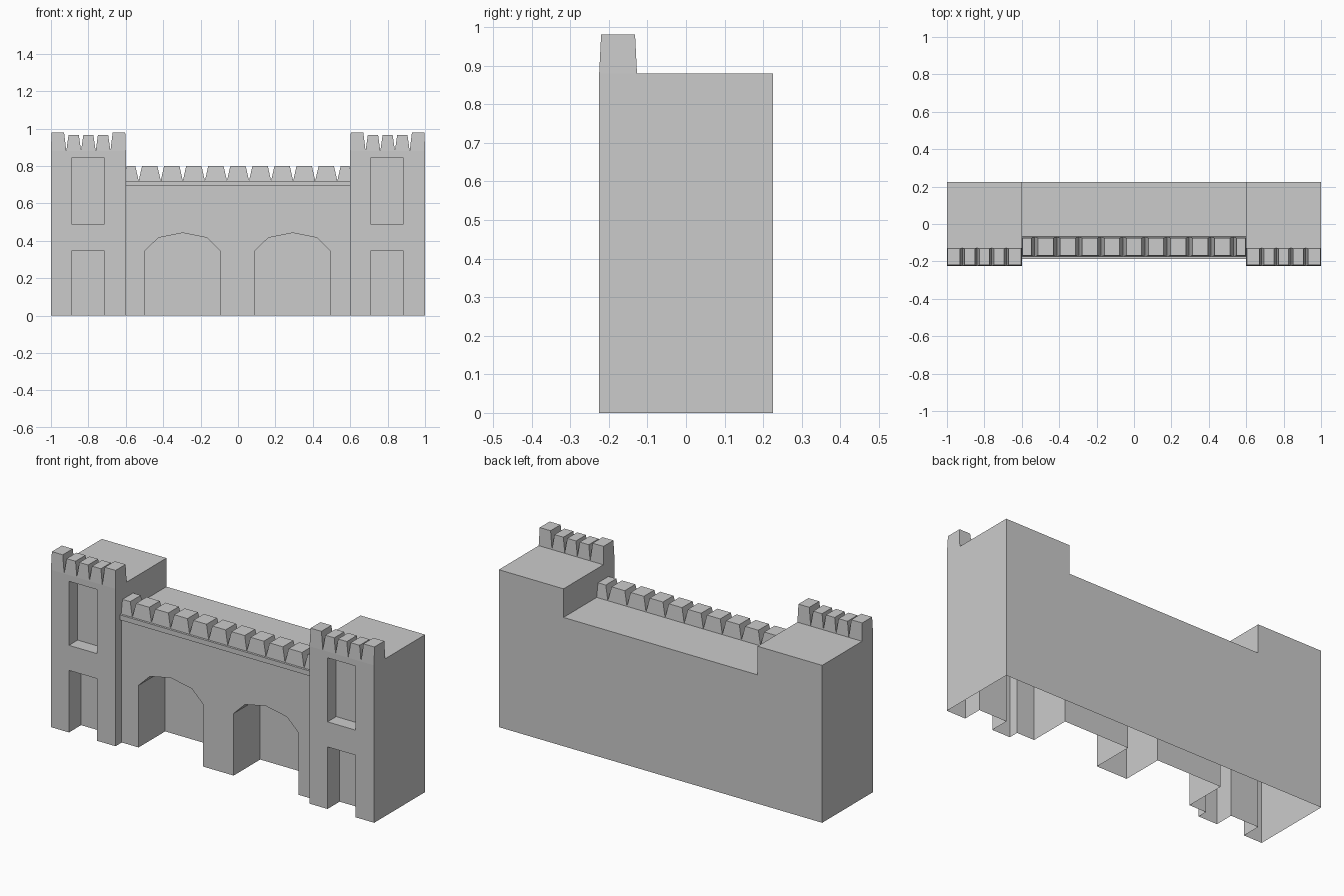
import bpy, bmesh

if "Cube" in bpy.data.objects:
    bpy.data.objects.remove(bpy.data.objects["Cube"])


def make_object(name, bm):
    bmesh.ops.recalc_face_normals(bm, faces=bm.faces)
    mesh = bpy.data.meshes.new(name)
    bm.to_mesh(mesh)
    bm.free()
    obj = bpy.data.objects.new(name, mesh)
    bpy.context.collection.objects.link(obj)
    return obj


def extrude_outline(name, outline, y0, y1):
    """Solid from a front (x, z) outline, running from y0 to y1."""
    bm = bmesh.new()
    face = bm.faces.new([bm.verts.new((x, y0, z)) for x, z in outline])
    new = bmesh.ops.extrude_face_region(bm, geom=[face])["geom"]
    verts = [v for v in new if isinstance(v, bmesh.types.BMVert)]
    bmesh.ops.translate(bm, vec=(0, y1 - y0, 0), verts=verts)
    return make_object(name, bm)


def rect(x0, x1, z0, z1):
    return [(x0, z0), (x1, z0), (x1, z1), (x0, z1)]


def cut(target, outline, depth_y):
    """Carve an outline into the front, back to depth_y."""
    cutter = extrude_outline("cutter", outline, -0.4, depth_y)
    cutter.hide_render = True
    mod = target.modifiers.new("cut", 'BOOLEAN')
    mod.operation = 'DIFFERENCE'
    mod.solver = 'EXACT'
    mod.object = cutter
    bpy.context.view_layer.objects.active = target
    bpy.ops.object.modifier_apply(modifier=mod.name)
    bpy.data.objects.remove(cutter)


def add_merlon(bm, x0, x1, y0, y1, z0, z1, in_left, in_right, in_y):
    """Tapered block, open underneath."""
    low = [bm.verts.new(p) for p in
           ((x0, y0, z0), (x1, y0, z0), (x1, y1, z0), (x0, y1, z0))]
    a, b, c, d = x0 + in_left, x1 - in_right, y0 + in_y, y1 - in_y
    top = [bm.verts.new(p) for p in
           ((a, c, z1), (b, c, z1), (b, d, z1), (a, d, z1))]
    bm.faces.new(top)
    for i in range(4):
        j = (i + 1) % 4
        bm.faces.new((low[i], low[j], top[j], top[i]))


# Main body: two towers and the wall between them
body = extrude_outline("gatehouse_body", [
    (-1, 0), (1, 0), (1, 0.88), (0.6, 0.88), (0.6, 0.72),
    (-0.6, 0.72), (-0.6, 0.88), (-1, 0.88)], -0.225, 0.225)
cut(body, rect(-0.6, 0.6, -0.1, 1.0), -0.17)

# Arched gateways
for cx in (-0.296, 0.292):
    cut(body, [(cx - 0.2, -0.1), (cx + 0.2, -0.1), (cx + 0.2, 0.347),
               (cx + 0.13, 0.416), (cx, 0.442), (cx - 0.13, 0.416),
               (cx - 0.2, 0.347)], 0.065)

# Tower doorways and window niches
for cx in (-0.802, 0.797):
    cut(body, rect(cx - 0.086, cx + 0.086, -0.1, 0.347), -0.118)
    cut(body, rect(cx - 0.086, cx + 0.086, 0.487, 0.845), -0.148)

# The underside is open
bm = bmesh.new()
bm.from_mesh(body.data)
floor = [f for f in bm.faces if all(abs(v.co.z) < 1e-4 for v in f.verts)]
bmesh.ops.delete(bm, geom=floor, context='FACES')
bm.to_mesh(body.data)
bm.free()

# Ledge under the wall battlements
extrude_outline("wall_ledge", rect(-0.6, 0.6, 0.692, 0.72), -0.187, -0.17)

# Wall battlements: half-width blocks at both ends
pitch = 0.118
edges = [-0.6] + [pitch * (i - 4.5) for i in range(10)] + [0.6]
bm = bmesh.new()
for i in range(11):
    add_merlon(bm, edges[i], edges[i + 1], -0.175, -0.068, 0.72, 0.80,
               0.003 if i == 0 else 0.018, 0.003 if i == 10 else 0.018, 0.007)
make_object("wall_battlements", bm)

# Tower battlements: taller blocks at the corners
edges = [-0.2, -0.118, -0.039, 0.039, 0.118, 0.2]
for side, cx in (("left", -0.8), ("right", 0.8)):
    bm = bmesh.new()
    for i in range(5):
        add_merlon(bm, cx + edges[i], cx + edges[i + 1], -0.225, -0.127, 0.88,
                   0.98 if i in (0, 4) else 0.965,
                   0.003 if i == 0 else 0.012,
                   0.003 if i == 4 else 0.012, 0.005)
    make_object(side + "_tower_battlements", bm)
